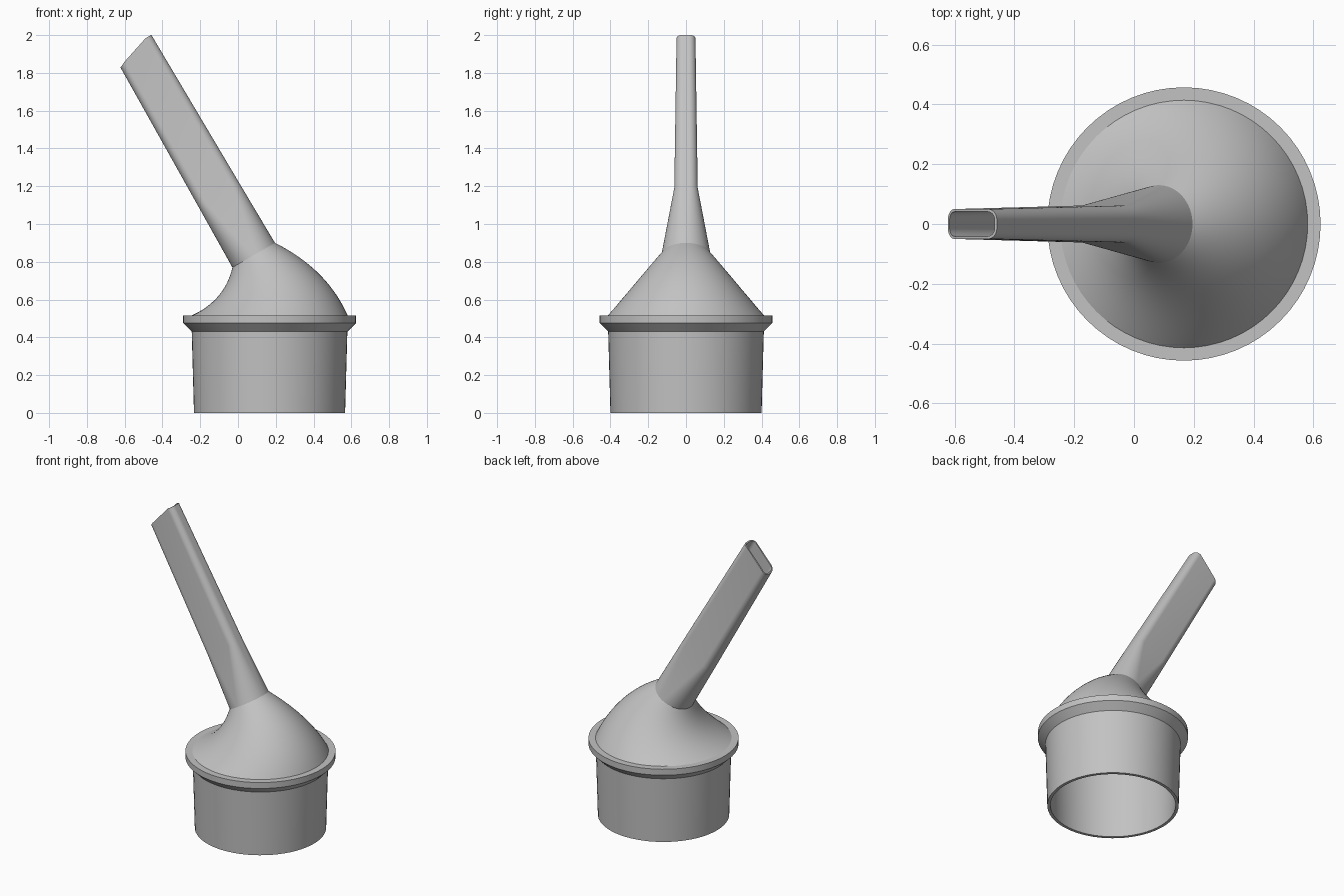
import bpy, bmesh, math
from mathutils import Vector

cube = bpy.data.objects.get("Cube")
if cube:
    bpy.data.objects.remove(cube, do_unlink=True)

grey = bpy.data.materials.new("plain grey")
grey.use_nodes = True
COLOUR = (0.54, 0.54, 0.54, 1)
grey.diffuse_color = COLOUR
grey.node_tree.nodes["Principled BSDF"].inputs["Base Color"].default_value = COLOUR

STEPS = 16  # segments in each quarter turn
BASE_X = 0.167
TILT = math.radians(30)
ACROSS = Vector((math.cos(TILT), 0, math.sin(TILT)))
ALONG = Vector((-math.sin(TILT), 0, math.cos(TILT)))
NECK = Vector((0.083, 0, 0.835))


def ring(centre, across, hx, hy, rx, ry, shift=None):
    """Rounded rectangle with elliptical corners; a full ellipse if rx=hx, ry=hy."""
    pts = []
    for q in range(4):
        sx, sy = ((1, 1), (-1, 1), (-1, -1), (1, -1))[q]
        for i in range(STEPS + 1):
            a = (q + i / STEPS) * math.pi / 2
            u = sx * (hx - rx) + rx * math.cos(a)
            v = sy * (hy - ry) + ry * math.sin(a)
            p = centre + across * u + Vector((0, v, 0))
            pts.append(p + shift(u) if shift else p)
    return pts


def loft(name, rings):
    """Skin a closed loop of rings: up the outside, down the inside."""
    bm = bmesh.new()
    rows = [[bm.verts.new(p) for p in r] for r in rings]
    for a, b in zip(rows, rows[1:] + rows[:1]):
        for i in range(len(a)):
            j = (i + 1) % len(a)
            bm.faces.new((a[i], a[j], b[j], b[i]))
    bmesh.ops.remove_doubles(bm, verts=bm.verts, dist=0.00005)
    bmesh.ops.recalc_face_normals(bm, faces=bm.faces)
    mesh = bpy.data.meshes.new(name)
    bm.to_mesh(mesh)
    bm.free()
    mesh.materials.append(grey)
    obj = bpy.data.objects.new(name, mesh)
    bpy.context.collection.objects.link(obj)
    bpy.ops.object.select_all(action="DESELECT")
    obj.select_set(True)
    bpy.context.view_layer.objects.active = obj
    bpy.ops.object.shade_smooth_by_angle(angle=math.radians(10))
    return obj


# Tapered socket with its flared collar
profile = [(0.40, 0), (0.412, 0.43), (0.457, 0.475), (0.457, 0.515),
           (0.413, 0.515), (0.395, 0.515), (0.392, 0.43), (0.381, 0)]
loft("socket_and_collar", [ring(Vector((BASE_X, 0, z)), Vector((1, 0, 0)), r, r, r, r)
                           for r, z in profile])


# Leaning shoulder between collar and tube
def bend(a, b, c, t):
    return Vector(a) * (1 - t) ** 2 + Vector(b) * 2 * t * (1 - t) + Vector(c) * t * t


def shoulder(t, wall):
    left = bend((-0.247, 0, 0.515), (-0.07, 0, 0.595), NECK - ACROSS * 0.13, t)
    right = bend((0.581, 0, 0.515), (0.472, 0, 0.762), NECK + ACROSS * 0.13, t)
    hx = (right - left).length / 2 - wall
    hy = 0.414 + (0.13 - 0.414) * t - wall
    return ring((left + right) / 2, (right - left).normalized(), hx, hy, hx, hy)


levels = [i / 24 for i in range(25)]
loft("shoulder", [shoulder(t, 0) for t in levels]
     + [shoulder(t, 0.018 - 0.008 * t) for t in reversed(levels)])


# Flattened tube: round at the neck, rounded rectangle at the mouth
def mouth_cut(u):
    return ALONG * (-0.475 * max(0, 0.03 - u))


def tube(dist, hx, hy, r, wall, shift=None):
    return ring(NECK + ALONG * dist, ACROSS, hx - wall, hy - wall, r - wall, r - wall, shift)


stations = [(0, 0.13, 0.13, 0.13), (0.364, 0.125, 0.062, 0.045),
            (1.281, 0.114, 0.05, 0.035, mouth_cut)]


def tube_rings(wall):
    return [tube(*s[:4], wall, *s[4:]) for s in stations]


loft("flat_tube", tube_rings(0) + tube_rings(0.009)[::-1])
